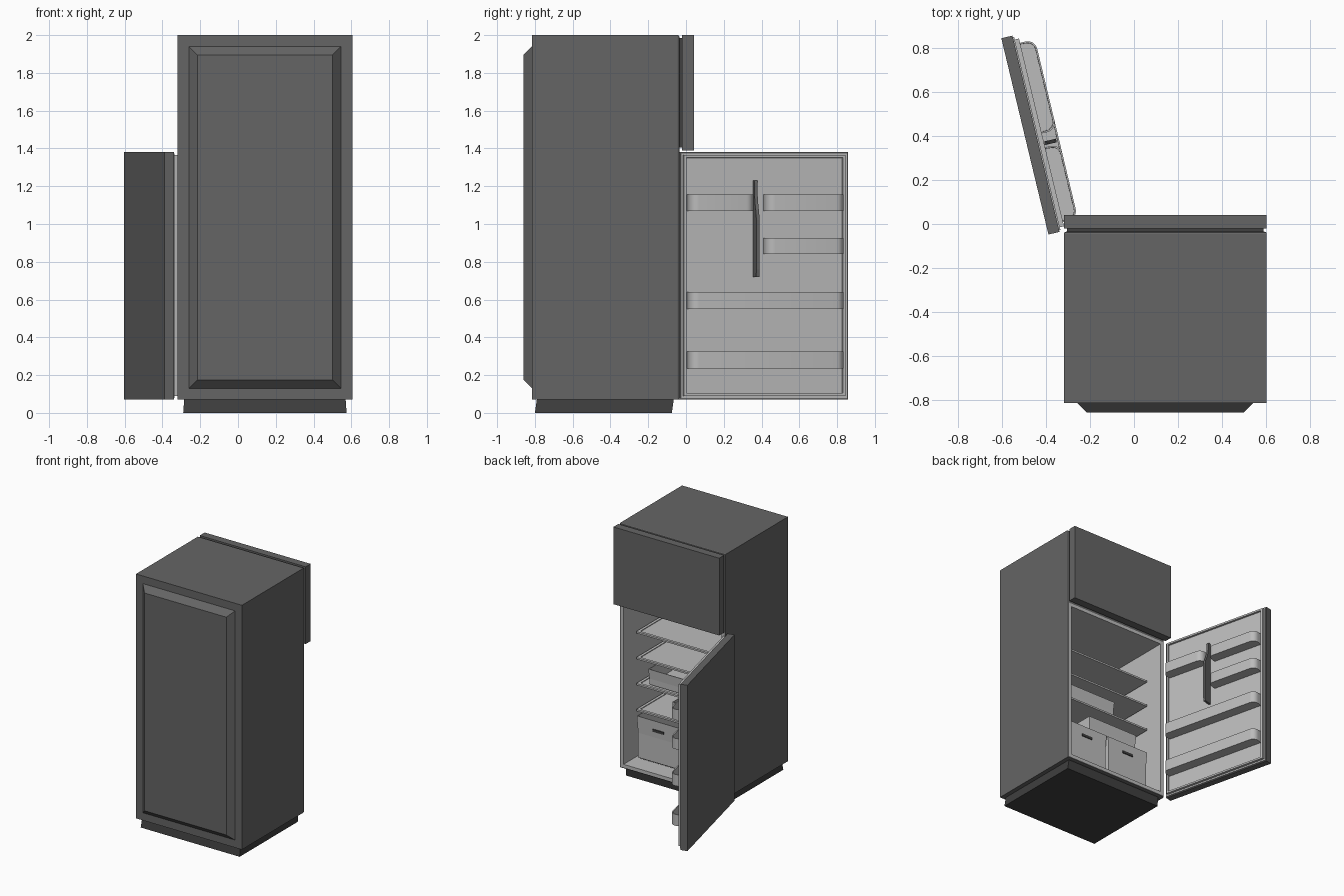
import bpy, bmesh, math
from mathutils import Matrix, Vector

if "Cube" in bpy.data.objects:
    bpy.data.objects.remove(bpy.data.objects["Cube"])


def material(name, c):
    m = bpy.data.materials.new(name)
    m.diffuse_color = (c, c, c, 1)
    m.use_nodes = True
    m.node_tree.nodes["Principled BSDF"].inputs["Base Color"].default_value = m.diffuse_color
    return m


DARK = material("dark_grey", 0.13)
BLACK = material("charcoal", 0.05)
LIGHT = material("light_grey", 0.5)

# open door frame: local x runs along the door, local -y points to its inside
DOOR = Matrix.Translation((-0.39, -0.048, 0)) @ Matrix.Rotation(math.radians(103.5), 4, 'Z')


def finish(name, bm, mats, matrix=None):
    me = bpy.data.meshes.new(name)
    bm.to_mesh(me)
    bm.free()
    ob = bpy.data.objects.new(name, me)
    bpy.context.collection.objects.link(ob)
    for m in mats:
        me.materials.append(m)
    if matrix:
        ob.matrix_world = matrix
    return ob


def prism_bm(outline, z0, z1, outline_top=None):
    bm = bmesh.new()
    a = [bm.verts.new((x, y, z0)) for x, y in outline]
    b = [bm.verts.new((x, y, z1)) for x, y in (outline_top or outline)]
    n = len(a)
    bm.faces.new(a[::-1])
    top = bm.faces.new(b)
    for i in range(n):
        bm.faces.new((a[i], a[(i + 1) % n], b[(i + 1) % n], b[i]))
    bmesh.ops.recalc_face_normals(bm, faces=bm.faces[:])
    return bm, top


def rect(x0, x1, y0, y1):
    return [(x0, y0), (x1, y0), (x1, y1), (x0, y1)]


def box(name, x, y, z, mat, matrix=None):
    bm, _ = prism_bm(rect(*x, *y), *z)
    return finish(name, bm, [mat], matrix)


def tray(name, outline, z0, z1, matrix=None, bottom=None, wall=0.008):
    """Open-topped container."""
    bm, top = prism_bm(bottom or outline, z0, z1, outline)
    bmesh.ops.inset_region(bm, faces=[top], thickness=wall)
    bmesh.ops.inset_region(bm, faces=[top], thickness=0.001, depth=-(z1 - z0 - wall))
    return finish(name, bm, [LIGHT], matrix)


# cabinet with a recessed lower compartment
bm, _ = prism_bm(rect(-0.32, 0.605, -0.815, -0.035), 0.07, 2.0)
rim = [e for e in bm.edges if all(v.co.y > -0.1 for v in e.verts)]
bmesh.ops.bevel(bm, geom=rim, offset=0.01, segments=2, profile=0.5, affect='EDGES')
bmesh.ops.bisect_plane(bm, geom=bm.verts[:] + bm.edges[:] + bm.faces[:],
                       plane_co=(0, 0, 1.385), plane_no=(0, 0, 1))
front = max((f for f in bm.faces if f.normal.y > 0.99 and f.calc_center_median().z < 1.38),
            key=lambda f: f.calc_area())
ring = bmesh.ops.inset_region(bm, faces=[front], thickness=0.035)["faces"]
old = set(bm.faces)
walls = bmesh.ops.inset_region(bm, faces=[front], thickness=0.006, depth=-0.69)["faces"]
for f in ring + walls + [front]:
    f.material_index = 1
finish("cabinet", bm, [DARK, LIGHT])

# plinth and rear panel
bm, _ = prism_bm(rect(-0.29, 0.575, -0.80, -0.075), 0, 0.07, rect(-0.285, 0.57, -0.79, -0.065))
finish("plinth", bm, [BLACK])
bm, _ = prism_bm(rect(-0.26, 0.545, 0.13, 1.94), 0.815, 0.86, rect(-0.215, 0.5, 0.175, 1.895))
bm.transform(Matrix(((1, 0, 0, 0), (0, 0, -1, 0), (0, 1, 0, 0), (0, 0, 0, 1))))
finish("rear_panel", bm, [DARK])

# freezer door
box("freezer_gasket", (-0.305, 0.59), (-0.036, -0.018), (1.405, 1.985), BLACK)
box("freezer_door", (-0.32, 0.605), (-0.02, 0.042), (1.39, 2.0), DARK)

# shelves with a recessed panel inside a thin frame
for i, z in enumerate((1.105, 0.90, 0.695, 0.49)):
    bm, top = prism_bm(rect(-0.272, 0.557, -0.715, -0.175), z - 0.014, z)
    bmesh.ops.inset_region(bm, faces=[top], thickness=0.03)
    bmesh.ops.inset_region(bm, faces=[top], thickness=0.001, depth=-0.005)
    finish(f"shelf_{i + 1}", bm, [LIGHT])

# small bins standing on the shelves
for i, (x, z) in enumerate(((0.02, 0.697), (-0.19, 0.492))):
    tray(f"shelf_bin_{i + 1}", rect(x, x + 0.45, -0.62, -0.2), z, z + 0.125,
         bottom=rect(x + 0.01, x + 0.44, -0.61, -0.21))

# crisper drawers with grip slots
for i, x in enumerate((0.15, -0.24)):
    tray(f"crisper_{i + 1}", rect(x, x + 0.375, -0.66, -0.135), 0.125, 0.462,
         bottom=rect(x + 0.02, x + 0.355, -0.65, -0.15))
    box(f"crisper_grip_{i + 1}", (x + 0.14, x + 0.235), (-0.15, -0.132), (0.375, 0.395), BLACK)

# open fridge door: slab, liner plate and raised gasket frame
box("fridge_door", (0, 0.92), (-0.052, 0), (0.07, 1.38), DARK, DOOR)
box("door_liner", (0.008, 0.912), (-0.058, -0.05), (0.078, 1.372), LIGHT, DOOR)
bm, _ = prism_bm(rect(0.02, 0.90, 0.09, 1.365), 0.05, 0.078)
face = max(bm.faces, key=lambda f: f.calc_center_median().z)
bmesh.ops.inset_region(bm, faces=[face], thickness=0.02)
bmesh.ops.inset_region(bm, faces=[face], thickness=0.003, depth=-0.014)
bm.transform(Matrix(((1, 0, 0, 0), (0, 0, -1, 0), (0, 1, 0, 0), (0, 0, 0, 1))))
finish("door_gasket", bm, [LIGHT], DOOR)


# door racks with rounded front corners
def rack_outline(u0, u1, back=-0.062, front=-0.148, r=0.045):
    pts = [(u1, back), (u0, back)]
    for cx, a0 in ((u0 + r, 180), (u1 - r, 270)):
        for k in range(7):
            a = math.radians(a0 + 15 * k)
            pts.append((cx + r * math.cos(a), front + r + r * math.sin(a)))
    return pts


racks = ((0.04, 0.39, 1.07, 1.155), (0.455, 0.88, 1.07, 1.155), (0.455, 0.88, 0.84, 0.925),
         (0.04, 0.88, 0.55, 0.64), (0.04, 0.88, 0.235, 0.325))
for i, (u0, u1, z0, z1) in enumerate(racks):
    ob = tray(f"door_rack_{i + 1}", rack_outline(u0, u1), z0, z1, DOOR)
    bpy.context.view_layer.objects.active = ob
    ob.select_set(True)
    bpy.ops.object.shade_smooth_by_angle(angle=math.radians(30))
    ob.select_set(False)

# curved divider fin between the upper racks
fin = [(0.06, 0.72), (0.13, 0.72), (0.135, 0.76), (0.135, 1.02), (0.128, 1.06),
       (0.105, 1.11), (0.095, 1.15), (0.092, 1.22), (0.085, 1.23), (0.06, 1.23)]
bm, _ = prism_bm(fin, 0.40, 0.417)
bm.transform(Matrix(((0, 0, 1, 0), (-1, 0, 0, 0), (0, 1, 0, 0), (0, 0, 0, 1))))
bmesh.ops.recalc_face_normals(bm, faces=bm.faces[:])
finish("rack_divider", bm, [DARK], DOOR)
